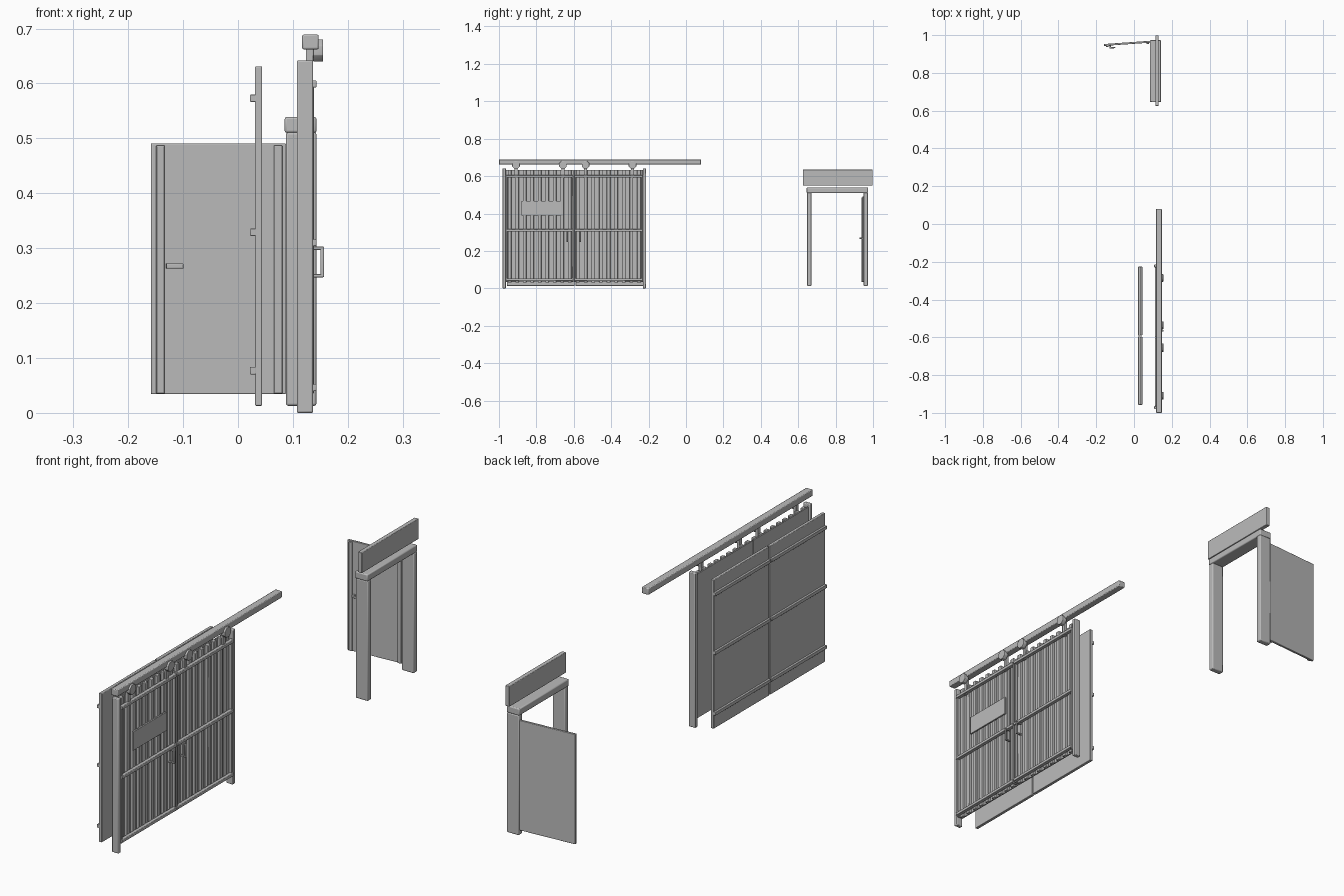
import bpy, math
from mathutils import Matrix

if "Cube" in bpy.data.objects:
    bpy.data.objects.remove(bpy.data.objects["Cube"], do_unlink=True)

grey = bpy.data.materials.new("plain_grey")
grey.use_nodes = True
grey.diffuse_color = (0.5, 0.5, 0.5, 1)
grey.node_tree.nodes["Principled BSDF"].inputs["Base Color"].default_value = (0.5, 0.5, 0.5, 1)


def finish(ob, name, bevel=0.0):
    ob.name = name
    ob.data.materials.append(grey)
    if bevel:
        mod = ob.modifiers.new("soft_edges", "BEVEL")
        mod.width = bevel
        mod.segments = 2
    bpy.ops.object.shade_smooth_by_angle(angle=math.radians(50))
    return ob


def box(name, x, y, z, bevel=0.0015):
    """Box from (min, max) pairs on each axis."""
    bpy.ops.mesh.primitive_cube_add(size=1)
    ob = bpy.context.object
    spans = (x, y, z)
    size = [b - a for a, b in spans]
    mid = [(a + b) / 2 for a, b in spans]
    ob.data.transform(Matrix.Translation(mid) @ Matrix.Diagonal((*size, 1)))
    return finish(ob, name, bevel)


def around(c, width):
    return (c - width / 2, c + width / 2)


# Overhead rail and gate posts
box("rail", (0.117, 0.147), (-1.0, 0.08), (0.662, 0.689), 0.003)
for name, y in (("gate_post_right", -0.972), ("gate_post_left", -0.222)):
    box(name, (0.107, 0.137), around(y, 0.017), (0.0, 0.642), 0.003)

# Roller hangers with straps
for i, y in enumerate((-0.909, -0.658, -0.537, -0.286)):
    bpy.ops.mesh.primitive_cylinder_add(vertices=8, radius=0.022, depth=0.018)
    ob = bpy.context.object
    ob.data.transform(Matrix.Translation((0.146, y, 0.66)) @ Matrix.Rotation(math.pi / 2, 4, "Y")
                      @ Matrix.Rotation(math.pi / 8, 4, "Z"))
    finish(ob, f"roller_{i}", 0.001)
    box(f"hanger_strap_{i}", (0.124, 0.137), around(y, 0.016), (0.59, 0.665))

# Ribbed gate leaves and the flat panels behind them
RIBS = 9
for side, y0, y1, inner in (("right", -0.963, -0.602, -0.635), ("left", -0.598, -0.231, -0.565)):
    box(f"gate_sheet_{side}", (0.111, 0.117), (y0, y1), (0.033, 0.632), 0.001)
    pitch = (y1 - y0) / RIBS
    for i in range(RIBS):
        box(f"gate_rib_{side}_{i}", (0.116, 0.129), around(y0 + pitch * (i + 0.5), 0.019),
            (0.03, 0.634), 0.002)
    for y in (y0 + 0.004, y1 - 0.004):
        box(f"gate_stile_{side}", (0.117, 0.138), around(y, 0.008), (0.035, 0.606))
    for z in (0.046, 0.31, 0.599):
        box(f"gate_bar_{side}", (0.128, 0.143), (y0, y1), around(z, 0.013), 0.002)

    # Pull handle
    for z in (0.25, 0.3):
        box(f"handle_arm_{side}", (0.128, 0.156), around(inner, 0.007), around(z, 0.006), 0.001)
    box(f"handle_grip_{side}", (0.15, 0.157), around(inner, 0.007), (0.247, 0.303), 0.002)

    # Back panel with horizontal battens
    b0, b1 = (-0.957, -0.596) if side == "right" else (-0.59, -0.226)
    box(f"back_panel_{side}", (0.031, 0.044), (b0, b1), (0.013, 0.631), 0.002)
    for z in (0.077, 0.329, 0.573):
        box(f"back_batten_{side}", (0.022, 0.033), (b0, b1), around(z, 0.014))

# Blank plate on the gate
box("gate_plate", (0.129, 0.136), (-0.88, -0.66), (0.39, 0.468), 0.001)

# Door frame and the board above it
for name, y in (("door_post_right", 0.659), ("door_post_left", 0.961)):
    box(name, (0.087, 0.143), around(y, 0.025), (0.013, 0.511), 0.004)
box("door_lintel", (0.085, 0.143), (0.645, 0.973), (0.51, 0.539), 0.004)
box("header_board", (0.113, 0.131), (0.625, 0.998), (0.55, 0.635), 0.002)

# Open door, built flat from the hinge and then swung slightly
door = [
    box("door", (-0.246, 0), (-0.005, 0.005), (0.034, 0.491), 0.002),
    box("door_stile_outer", (-0.237, -0.222), (-0.011, -0.004), (0.035, 0.487)),
    box("door_stile_hinge", (-0.022, -0.007), (-0.011, -0.004), (0.035, 0.487)),
    box("door_handle", (-0.219, -0.188), (-0.021, -0.014), (0.263, 0.272)),
    box("door_handle_stem", (-0.219, -0.211), (-0.018, -0.004), (0.263, 0.272), 0.001),
]
swing = Matrix.Translation((0.087, 0.965, 0)) @ Matrix.Rotation(math.radians(4), 4, "Z")
for part in door:
    part.data.transform(swing)
